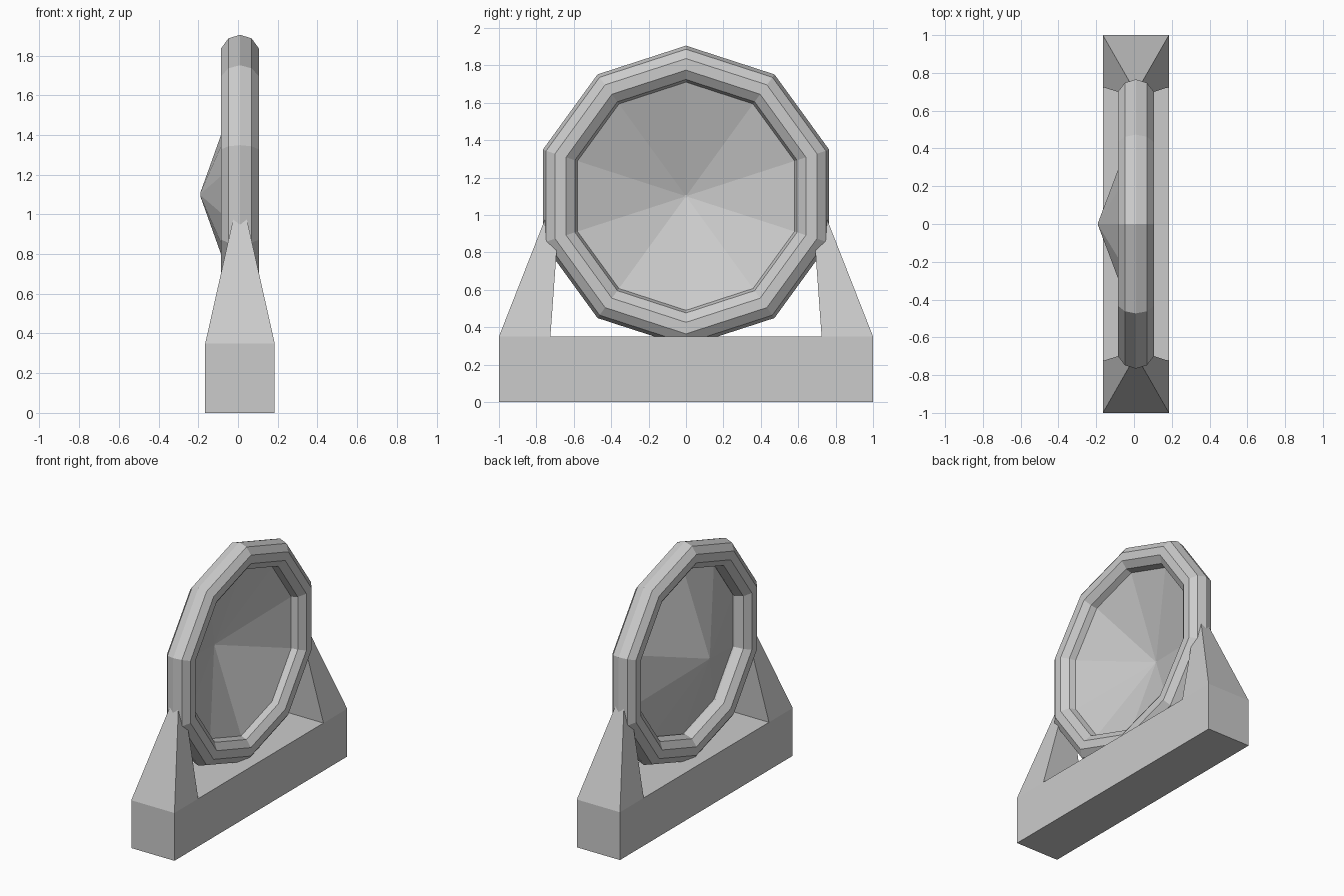
import bpy, bmesh
from math import sin, cos, tau

if "Cube" in bpy.data.objects:
    bpy.data.objects.remove(bpy.data.objects["Cube"])

CX, CZ, SIDES = 0.01, 1.10, 10   # wheel centre line and facet count


def make_object(name, verts, faces):
    mesh = bpy.data.meshes.new(name)
    mesh.from_pydata(verts, [], faces)
    bm = bmesh.new()
    bm.from_mesh(mesh)
    bmesh.ops.recalc_face_normals(bm, faces=bm.faces)
    bm.to_mesh(mesh)
    bm.free()
    obj = bpy.data.objects.new(name, mesh)
    bpy.context.collection.objects.link(obj)
    return obj


def lathe(name, profile, closed):
    """Revolve (radius, x) points about the x axis, with a corner at the top."""
    n = len(profile)
    verts = [(x, r * sin(tau * i / SIDES), CZ + r * cos(tau * i / SIDES))
             for i in range(SIDES) for r, x in profile]
    faces = []
    for i in range(SIDES):
        a, b = i * n, (i + 1) % SIDES * n
        for j in range(n if closed else n - 1):
            k = (j + 1) % n
            faces.append((a + j, a + k, b + k, b + j))
    if not closed:
        faces.append([i * n for i in range(SIDES)])   # tiny cap at the tip
    return make_object(name, verts, faces)


def hexahedron(name, bottom, top):
    """Box between two rectangles given as (half_x, y0, y1, z)."""
    verts = []
    for hx, y0, y1, z in (bottom, top):
        verts += [(CX - hx, y0, z), (CX + hx, y0, z), (CX + hx, y1, z), (CX - hx, y1, z)]
    faces = [(0, 1, 2, 3), (4, 5, 6, 7)]
    faces += [(i, (i + 1) % 4, (i + 1) % 4 + 4, i + 4) for i in range(4)]
    return make_object(name, verts, faces)


# Base block
hexahedron("base", (0.175, -1, 1, 0), (0.175, -1, 1, 0.35))

# Tapered supports rising into the rim on both sides
for side, s in (("front", -1), ("back", 1)):
    hexahedron(side + "_support",
               (0.175, s * 0.725, s * 1.0, 0.35),
               (0.029, s * 0.678, s * 0.745, 1.0))

# Ten-sided rim ring
lathe("rim", [(0.705 + 0.1 * cos(tau * j / 10), CX + 0.1 * sin(tau * j / 10))
              for j in range(10)], True)

# Shallow conical dish, open on the +x side
lathe("dish", [(0.008, -0.19), (0.64, 0.036)], False)
